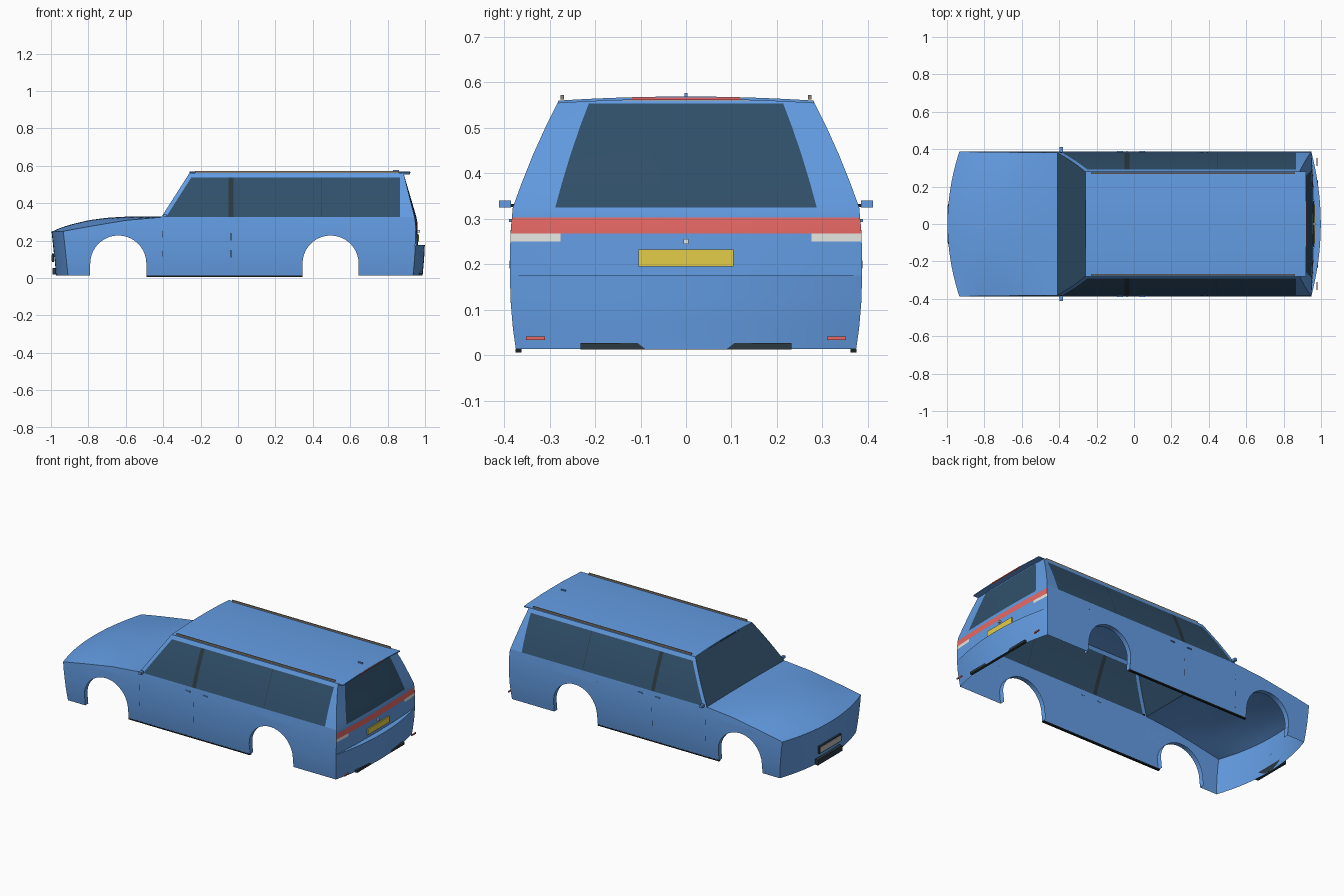
import bpy, math

if "Cube" in bpy.data.objects:
    bpy.data.objects.remove(bpy.data.objects["Cube"])

def material(name, r, g, b):
    m = bpy.data.materials.new(name)
    m.diffuse_color = (r, g, b, 1)
    m.use_nodes = True
    m.node_tree.nodes["Principled BSDF"].inputs["Base Color"].default_value = m.diffuse_color
    return m

BLUE = material("body blue", .125, .335, .77)
GLASS = material("tinted glass", .03, .08, .145)
SLATE = material("dark slate trim", .024, .04, .05)
BLACK = material("black trim", .012, .014, .017)
RED = material("lamp red", .8, .14, .13)
WHITE = material("lamp white", .8, .8, .76)
YELLOW = material("plate yellow", .78, .61, .065)
RAIL = material("rail tan", .27, .23, .18)
GREY = material("plate grey", .5, .5, .5)

def lerp(a, b, t):
    return a + (b - a) * t

def interp(table, t):
    """Piecewise linear lookup."""
    if t <= table[0][0]:
        return table[0][1]
    for (a, p), (b, q) in zip(table, table[1:]):
        if t <= b:
            return lerp(p, q, (t - a) / (b - a))
    return table[-1][1]

def steps(n, a=0.0, b=1.0):
    return [lerp(a, b, i / n) for i in range(n + 1)]

def sheet(name, func, us, vs, mats=(BLUE,), rule=None, smooth=True):
    """Grid surface func(u, v); rule(column, row) picks the material."""
    n = len(vs)
    verts = [func(u, v) for u in us for v in vs]
    faces, idx = [], []
    for i in range(len(us) - 1):
        for j in range(n - 1):
            faces.append((i*n + j, (i+1)*n + j, (i+1)*n + j + 1, i*n + j + 1))
            idx.append(rule(i, j) if rule else 0)
    me = bpy.data.meshes.new(name)
    me.from_pydata(verts, [], faces)
    for m in mats:
        me.materials.append(m)
    out = 0
    for p, k in zip(me.polygons, idx):
        p.material_index = k
        c = p.center
        out += p.area * (p.normal.x * c.x + p.normal.y * c.y + p.normal.z * (c.z - .25))
    if out < 0:
        me.flip_normals()
    if smooth:
        me.shade_smooth()
    ob = bpy.data.objects.new(name, me)
    bpy.context.collection.objects.link(ob)
    return ob

def box(name, x, y, z, mat):
    """Box from (min, max) ranges."""
    vs = [(a, b, c) for a in x for b in y for c in z]
    fs = [(0, 1, 3, 2), (4, 6, 7, 5), (0, 4, 5, 1), (2, 3, 7, 6), (0, 2, 6, 4), (1, 5, 7, 3)]
    me = bpy.data.meshes.new(name)
    me.from_pydata(vs, [], fs)
    me.materials.append(mat)
    ob = bpy.data.objects.new(name, me)
    bpy.context.collection.objects.link(ob)
    return ob

# Body outline curves
WIDTH = [(.01, .374), (.06, .381), (.12, .386), (.2, .388), (.27, .386), (.325, .381),
         (.38, .361), (.44, .337), (.5, .31), (.56, .28)]
REAR = [(.015, .936), (.1, .944), (.18, .948), (.3, .948), (.325, .944), (.56, .885)]
HOOD_EDGE = [(0, .25), (.26, .275), (.64, .308), (1, .325)]
HOOD_MID = [(0, .247), (.08, .268), (.17, .285), (.34, .309), (.51, .322), (.68, .328), (1, .329)]
BELT, ROOF, R, ARCH_Z, LOW = .325, .56, .15, .077, .013
ARCHES = (-.64, .495)
NOSE_X, NOSE_BULGE = -.934, .063

def width(z): return interp(WIDTH, z)
def rear(z): return interp(REAR, z)
def nose(z): return NOSE_X + .025 * (.25 - z) / .235
def pillar(z): return lerp(-.41, -.26, (z - BELT) / (ROOF - BELT))

def side_top(x):
    return BELT if x > -.41 else interp(HOOD_EDGE, (x - NOSE_X) / (-.41 - NOSE_X))

def side_bottom(x, arch):
    if arch is None:
        return LOW
    return ARCH_Z + math.sqrt(max(0, R*R - (x - arch)**2))

# Side panels: straight pieces and pieces over the wheel arches
def side_panel(name, s, x0, x1, arch=None):
    def f(u, v):
        if arch is not None:
            x = arch - R * math.cos(math.pi * u)
        else:
            x = lerp(x0, x1, u)
        z = lerp(side_bottom(x, arch), side_top(x), v)
        if x0 < -.9:
            x = lerp(nose(z), x1, u)
        if x1 > .9:
            x = lerp(x0, rear(z), u)
        return (x, s * width(z), z)
    sheet(name, f, steps(20 if arch is not None else 8), steps(10))

GLASS_TOP = .537
ROWS = [BELT, .38, .44, .49, GLASS_TOP, ROOF]

def upper_side(s):
    def f(c, z):
        front = lerp(-.385, -.25, (z - BELT) / (GLASS_TOP - BELT))
        x = (pillar(z), front, -.05, -.025, .443, .446, .865, rear(z))[c]
        return (x, s * width(z), z)
    def rule(i, j):
        if j == 4 or i in (0, 6):
            return 0
        return 2 if i in (2, 4) else 1
    sheet("upper_side", f, range(8), ROWS, (BLUE, GLASS, SLATE), rule)

for s in (-1, 1):
    side_panel("front_fender", s, NOSE_X, -.79)
    side_panel("front_arch_panel", s, -.79, -.49, ARCHES[0])
    side_panel("fender_rear", s, -.49, -.41)
    side_panel("door_panel", s, -.40999, .345)
    side_panel("rear_arch_panel", s, .345, .645, ARCHES[1])
    side_panel("rear_quarter", s, .645, .95)
    upper_side(s)
    # Wheel arch lips
    for cx in ARCHES:
        path = [(cx - R, LOW)] + [(cx - R * math.cos(a), ARCH_Z + R * math.sin(a))
                                  for a in steps(20, 0, math.pi)] + [(cx + R, LOW)]
        def lip(i, v):
            x, z = path[i]
            return (x, s * (width(z) - .03 * v), z)
        sheet("arch_lip", lip, range(len(path)), (0, 1))
    # Sill, mirror, roof rail, rear reflector
    box("sill", (-.49, .345), sorted((s*.362, s*.3755)), (.006, .014), BLACK)
    box("mirror", (-.397, -.38), sorted((s*.385, s*.411)), (.325, .34), BLUE)
    box("mirror_arm", (-.394, -.384), sorted((s*.376, s*.388)), (.326, .332), BLACK)
    box("roof_rail", (-.23, .86), sorted((s*.268, s*.276)), (.562, .572), RAIL)
    box("rear_reflector", (.975, .981), sorted((s*.31, s*.352)), (.033, .041), RED)
    # Door seam marks and handles
    for x, marks in ((-.406, ((.115, .145), (.215, .25))), (-.039, ((.11, .15), (.2, .24)))):
        for lo, hi in marks:
            sheet("door_seam", lambda u, z: (x + .003*u, s * (width(z) + .001), z),
                  (0, 1), steps(2, lo, hi), (BLACK,))
    for x in (-.09, .03):
        box("door_handle", (x, x + .03), sorted((s*.382, s*.389)), (.293, .299), BLUE)

ACROSS = steps(20, -1, 1)

# Hood, nose, windshield
def hood(u, v):
    edge = interp(HOOD_EDGE, v)
    x = lerp(NOSE_X - NOSE_BULGE * (1 - u*u), -.41, v)
    return (x, u * width(edge), lerp(edge, interp(HOOD_MID, v), 1 - u*u))
sheet("hood", hood, ACROSS, steps(16))

def nose_panel(u, v):
    z = lerp(LOW, lerp(.25, .247, 1 - u*u), v)
    return (nose(z) - NOSE_BULGE * (1 - u*u), u * width(z), z)
sheet("nose", nose_panel, ACROSS, steps(8))

sheet("windshield", lambda u, z: (pillar(z), u * width(z), z), steps(8, -1, 1), ROWS, (GLASS,))

# Roof with a short overhang at the rear
roof = sheet("roof", lambda u, v: (lerp(-.26, .92, v), u * .281, ROOF + .009 * (1 - u*u)),
             ACROSS, steps(4), smooth=False)
mod = roof.modifiers.new("thickness", "SOLIDIFY")
mod.thickness, mod.offset = .006, -1

# Tailgate with window, red band and lamps
COLS = [-1, -.85, -.755, -.714, -.5, -.25, 0, .25, .5, .714, .755, .85, 1]
TAIL_ROWS = [.175, .21, .25, .268, .303, BELT, .38, .44, .5, .554, ROOF]

def bulge(z): return interp([(.175, .015), (.325, .01), (.56, 0)], z)

def tail_rule(i, j):
    if j == 3:
        return 2
    if j == 2 and i in (0, 1, 2, 9, 10, 11):
        return 3
    return 1 if 5 <= j <= 8 and 2 <= i <= 9 else 0

sheet("tailgate", lambda u, z: (rear(z) + bulge(z) * (1 - u*u), u * width(z), z),
      COLS, TAIL_ROWS, (BLUE, GLASS, RED, WHITE), tail_rule)

# Rear bumper bulging out, with a ledge on top
sheet("rear_bumper", lambda u, z: (rear(z) + .051 * (1 - u*u), u * width(z), z),
      ACROSS, steps(8, LOW, .175))
sheet("bumper_ledge", lambda u, v: (rear(.175) + lerp(.015, .051, v) * (1 - u*u),
                                    u * width(.175), .175), ACROSS, (0, 1))

# Small rear parts
box("rear_plate", (.962, .969), (-.105, .105), (.195, .232), YELLOW)
box("tailgate_knob", (.961, .972), (-.006, .006), (.244, .256), WHITE)
box("rear_step", (.968, .984), (-.232, .232), (.012, .027), SLATE)
box("high_brake_lamp", (.915, .922), (-.12, .12), (.561, .567), RED)
box("roof_antenna", (.83, .86), (-.003, .003), (.566, .577), BLUE)

# Small front parts
box("front_plate_frame", (-.995, -.984), (-.108, .108), (.085, .13), SLATE)
box("front_plate", (-.998, -.99), (-.1, .1), (.091, .124), GREY)
box("front_intake", (-.993, -.972), (-.12, .12), (.018, .052), SLATE)
